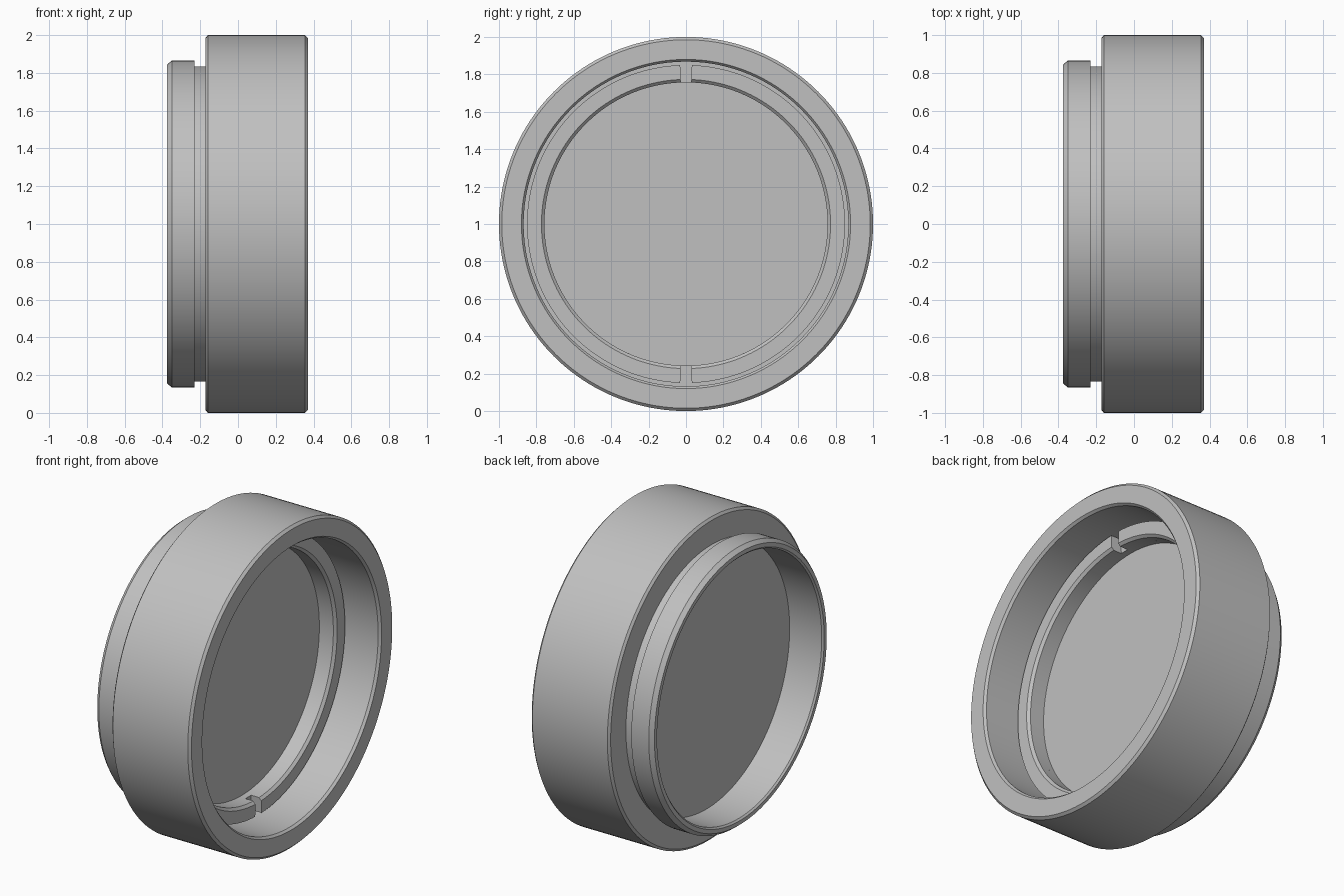
import bpy, bmesh, math
from mathutils import Matrix, Vector

cube = bpy.data.objects.get("Cube")
if cube:
    bpy.data.objects.remove(cube, do_unlink=True)

grey = bpy.data.materials.new("satin grey")
grey.use_nodes = True
grey.diffuse_color = (0.53, 0.53, 0.53, 1)
grey.node_tree.nodes["Principled BSDF"].inputs["Base Color"].default_value = (0.53, 0.53, 0.53, 1)

SEGMENTS = 160
AXIS_HEIGHT = 1.0


def lathe(name, profile, start=0.0, sweep=2 * math.pi):
    """Turn a closed (x, radius) outline around the horizontal x axis."""
    bm = bmesh.new()
    full = sweep > 6.28
    steps = max(2, round(SEGMENTS * sweep / (2 * math.pi)))
    rings = []
    for i in range(steps if full else steps + 1):
        a = start + sweep * i / steps
        rings.append([bm.verts.new((x, r * math.sin(a), r * math.cos(a) + AXIS_HEIGHT))
                      for x, r in profile])
    n = len(profile)
    for i in range(steps):
        a, b = rings[i], rings[(i + 1) % len(rings)]
        for j in range(n):
            k = (j + 1) % n
            bm.faces.new((a[j], a[k], b[k], b[j]))
    if not full:
        bm.faces.new(rings[0])
        bm.faces.new(rings[-1][::-1])
    finish(name, bm)


def finish(name, bm):
    bmesh.ops.recalc_face_normals(bm, faces=bm.faces)
    mesh = bpy.data.meshes.new(name)
    bm.to_mesh(mesh)
    bm.free()
    mesh.materials.append(grey)
    obj = bpy.data.objects.new(name, mesh)
    bpy.context.collection.objects.link(obj)
    bpy.ops.object.select_all(action='DESELECT')
    obj.select_set(True)
    bpy.context.view_layer.objects.active = obj
    bpy.ops.object.shade_smooth_by_angle(angle=math.radians(30))


# Housing: wide barrel, recessed neck, rear flange, bore and inner seat
lathe("housing", [
    (-0.375, 0.82), (-0.375, 0.845), (-0.35, 0.865), (-0.23, 0.865),
    (-0.23, 0.835), (-0.172, 0.835),
    (-0.172, 0.985), (-0.16, 1.0), (0.355, 1.0), (0.37, 0.985),
    (0.37, 0.88), (0.355, 0.868), (0.07, 0.868),
    (0.07, 0.757), (-0.145, 0.757), (-0.145, 0.81), (-0.365, 0.81),
])

# Retaining ring in two halves, leaving a spanner slot at the top and bottom
SLOT_ANGLE = 0.06 / 0.82
for name, start in (("retaining_ring_left", 0.0), ("retaining_ring_right", math.pi)):
    lathe(name, [(0.068, 0.757), (0.068, 0.85), (0.14, 0.85), (0.14, 0.773), (0.125, 0.757)],
          start + SLOT_ANGLE / 2, math.pi - SLOT_ANGLE)

# Flat filter disc closing the opening
bm = bmesh.new()
bmesh.ops.create_cone(
    bm, cap_ends=True, segments=SEGMENTS, radius1=0.80, radius2=0.757, depth=0.175,
    matrix=Matrix.Translation(Vector((-0.0585, 0, AXIS_HEIGHT))) @ Matrix.Rotation(math.pi / 2, 4, 'Y'))
finish("filter_disc", bm)
